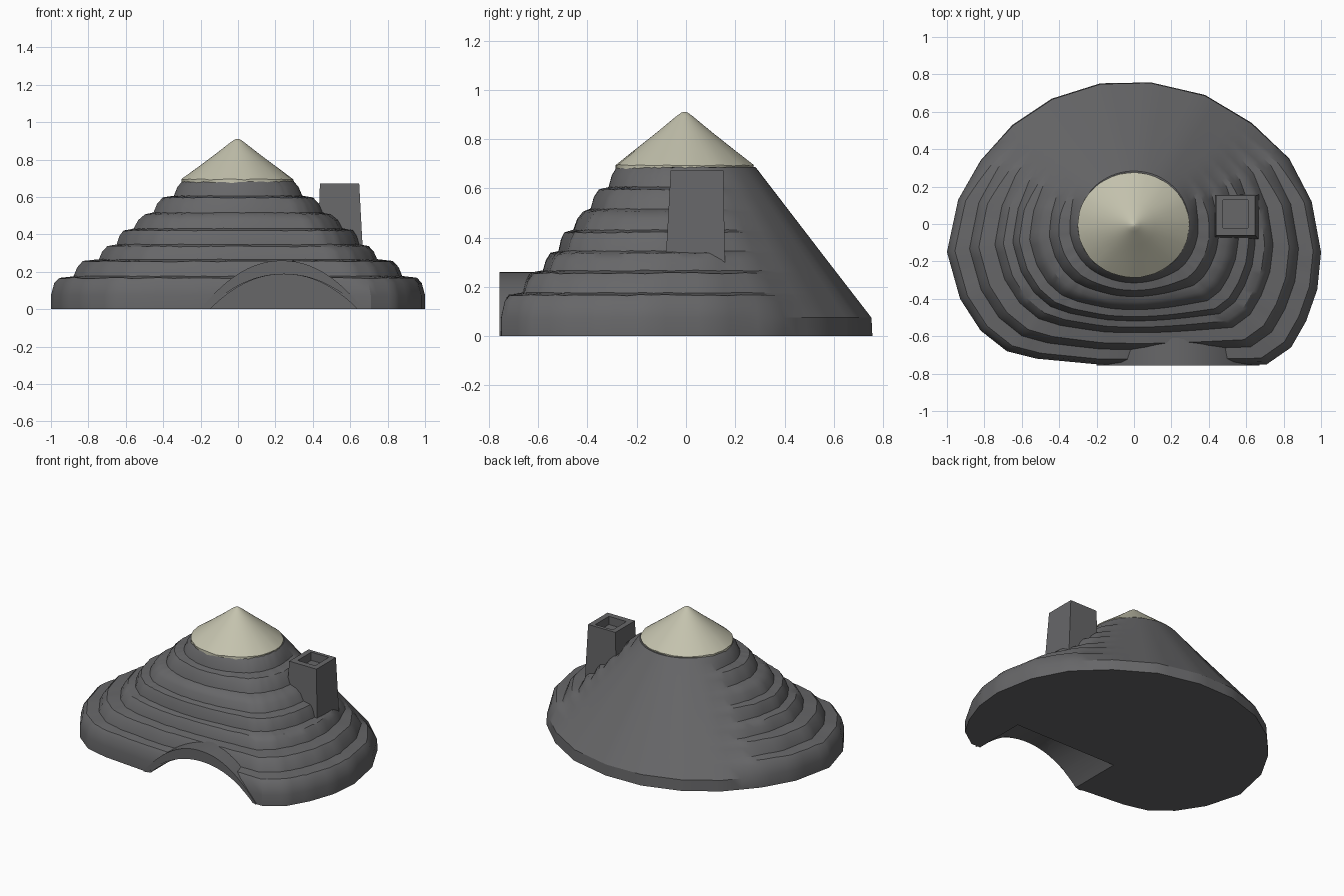
import bpy, bmesh, math, random
from mathutils import Vector

if "Cube" in bpy.data.objects:
    bpy.data.objects.remove(bpy.data.objects["Cube"])

random.seed(4)


def material(name, rgb):
    m = bpy.data.materials.new(name)
    m.diffuse_color = (*rgb, 1)
    m.use_nodes = True
    m.node_tree.nodes["Principled BSDF"].inputs["Base Color"].default_value = m.diffuse_color
    return m


SLATE = material("dark grey thatch", (0.135, 0.135, 0.14))
CREAM = material("pale straw", (0.55, 0.54, 0.42))


def finish(name, bm, mat, angle=None):
    bmesh.ops.recalc_face_normals(bm, faces=bm.faces)
    me = bpy.data.meshes.new(name)
    bm.to_mesh(me)
    bm.free()
    me.materials.append(mat)
    ob = bpy.data.objects.new(name, me)
    bpy.context.collection.objects.link(ob)
    if angle:
        smooth(ob, angle)
    return ob


def smooth(ob, angle):
    bpy.ops.object.select_all(action='DESELECT')
    bpy.context.view_layer.objects.active = ob
    ob.select_set(True)
    bpy.ops.object.shade_smooth_by_angle(angle=math.radians(angle))


def loft(rings, cap_start=True, cap_end=True, loop=False):
    """Skin a list of equally long closed rings."""
    bm = bmesh.new()
    vs = [[bm.verts.new(p) for p in r] for r in rings]
    pairs = list(zip(vs, vs[1:])) + ([(vs[-1], vs[0])] if loop else [])
    for a, b in pairs:
        for i in range(len(a)):
            j = (i + 1) % len(a)
            bm.faces.new((a[i], a[j], b[j], b[i]))
    if cap_start and not loop:
        bm.faces.new(vs[0])
    if cap_end and not loop:
        bm.faces.new(vs[-1])
    return bm


# Ground outline of the roof
outline = [(.09, .757), (.38, .69), (.63, .54), (.83, .35), (.95, .12), (1, -.15),
           (.98, -.35), (.92, -.52), (.84, -.66), (.71, -.75), (.4, -.752), (.1, -.752),
           (-.2, -.75), (-.52, -.72), (-.68, -.68), (-.82, -.57), (-.93, -.4), (-1, -.15),
           (-.94, .13), (-.82, .34), (-.65, .53), (-.44, .67), (-.18, .752)]
base = []
for i, p in enumerate(outline):
    a, b = Vector(p), Vector(outline[(i + 1) % len(outline)])
    base += [a.lerp(b, k / 4) for k in range(4)]


def roof_ring(z, inset, jitter=0.0):
    """Blend outline to top circle; stepped in front, straight slope behind."""
    ring = []
    straight = max(0, (z - .07) / .62)
    for p in base:
        ang = math.atan2(p.y, p.x)
        w = 1 - (math.degrees(math.asin(math.sin(ang))) - 5) / 37
        w = min(1, max(0, w))
        w = w * w * (3 - 2 * w)
        t = straight + (inset - straight) * w
        top = Vector((.293 * math.cos(ang), .28 * math.sin(ang)))
        q = p.lerp(top, t)
        ring.append((q.x, q.y, z + w * random.uniform(-jitter, jitter)))
    return ring


# Stepped thatch roof: (bottom z, top z, half width at bottom, half width at top)
tiers = [(.17, .26, .88, .83), (.26, .34, .745, .70), (.34, .425, .65, .615),
         (.425, .51, .56, .50), (.51, .60, .455, .405), (.60, .69, .345, .295)]
to_t = lambda x: (1 - x) / .707
rings = [roof_ring(0, 0), roof_ring(.075, 0), roof_ring(.14, .025), roof_ring(.166, .06, .003)]
for z0, z1, x0, x1 in tiers:
    t0, t1 = to_t(x0), to_t(x1)
    rings.append(roof_ring(z0 + .006, t0, .002))
    rings.append(roof_ring(z0 + .6 * (z1 - z0), t0 + (t1 - t0) * .4))
    rings.append(roof_ring(z1 - .004, t1, .003))
roof = finish("thatch_roof", loft(rings), SLATE)


# Entrance arch, cut through the front of the roof
def arch(cx, half, height, y, n=20, foot=0.0):
    pts = []
    for i in range(n + 1):
        u = -1 + 2 * i / n
        pts.append((cx + half * u, y, foot + (height - foot) * (1 - abs(u) ** 2.1)))
    return pts


front, back = -.757, -.38
cutter = finish("entrance_cutter",
                loft([arch(.245, .415, .187, y, foot=-.02) for y in (-.9, back)]), SLATE)
cutter.hide_render = True
mod = roof.modifiers.new("entrance", 'BOOLEAN')
mod.object = cutter
mod.operation = 'DIFFERENCE'
mod.solver = 'EXACT'
bpy.context.view_layer.objects.active = roof
bpy.ops.object.modifier_apply(modifier=mod.name)
bpy.data.objects.remove(cutter)
smooth(roof, 32)

# Arched porch band over the entrance
n = 24
rings = []
for i in range(n + 1):
    inner = [arch(.245, .415, .187, y, n)[i] for y in (front, -.60)]
    outer = [arch(.235, .435, .26, y, n)[i] for y in (-.60, front)]
    rings.append(inner + outer)
finish("porch_arch", loft(rings), SLATE, 35)


# Chimney with a recessed flue
def rect(x0, x1, y0, y1, z):
    return [(x0, y0, z), (x1, y0, z), (x1, y1, z), (x0, y1, z)]


finish("chimney", loft([rect(.425, .668, -.083, .158, .30), rect(.438, .648, -.062, .152, .672),
                        rect(.475, .61, -.022, .128, .672), rect(.475, .61, -.022, .128, .615)]),
       SLATE)

# Straw cap with a ragged lower edge and rounded tip
seg = 48
rings = []
for r, z, jit in [(.96, .668, .004), (1.0, .678, .006), (1.0, .694, .003), (.72, .757, 0),
                  (.4, .828, 0), (.12, .893, 0), (.05, .907, 0), (.012, .911, 0)]:
    ring = []
    for i in range(seg):
        a = 2 * math.pi * i / seg
        k = r * (1 + random.uniform(-jit, jit) * 2)
        ring.append((-.003 + .298 * k * math.cos(a), -.006 + .28 * k * math.sin(a),
                     z + random.uniform(-jit, jit)))
    rings.append(ring)
finish("straw_cap", loft(rings), CREAM, 40)
